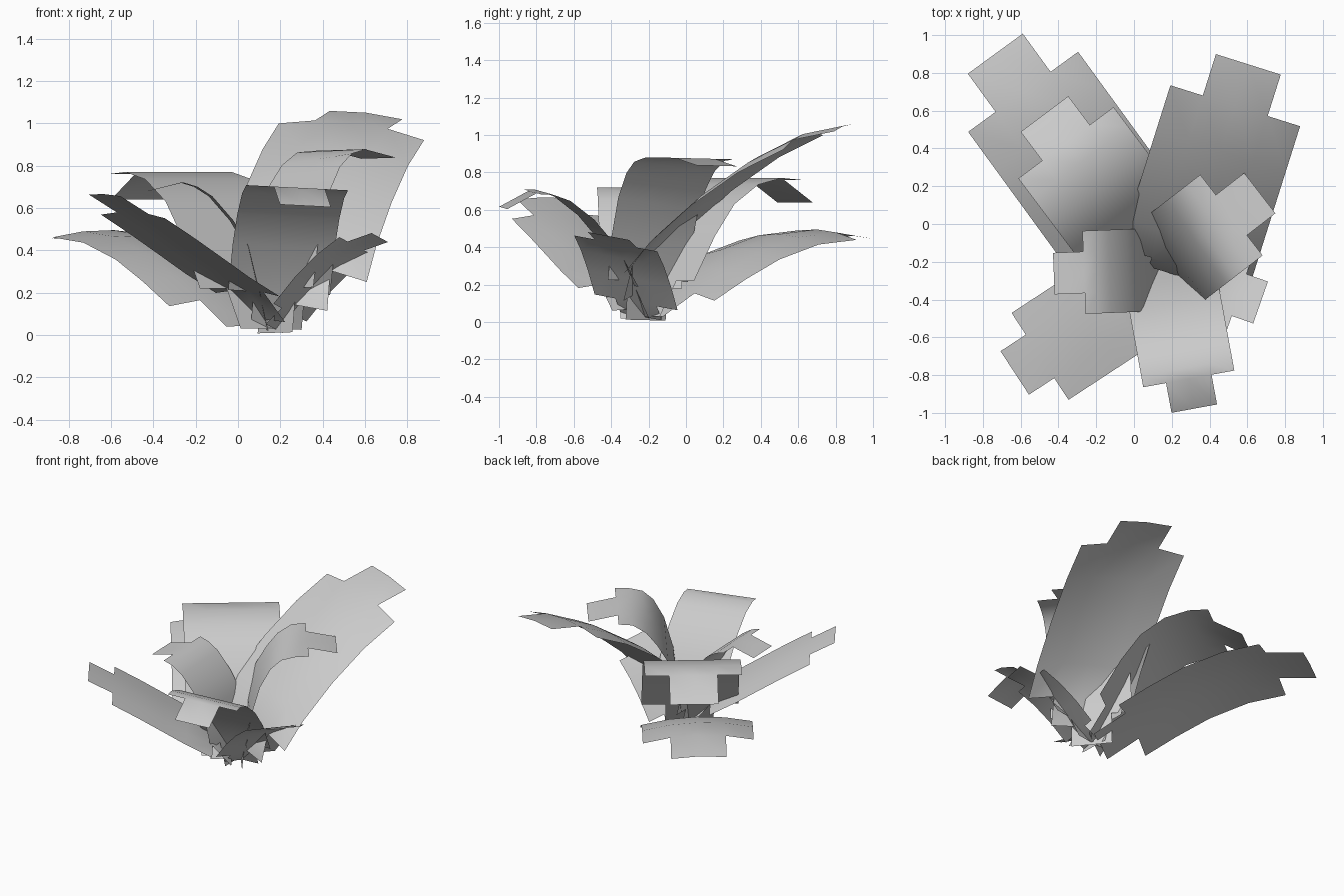
import bpy
from math import hypot


def leaf(name, origin, direction, width, roll, profile, arch=0.0):
    """Curved strip: narrow stem row, full-width middle, narrow tip row."""
    n = hypot(*direction)
    dx, dy = direction[0] / n, direction[1] / n
    verts, faces = [], []
    for t, z, *row_roll in profile:
        tilt = row_roll[0] if row_roll else roll
        for u in (-0.5, -0.25, 0, 0.25, 0.5):
            s = u * width
            verts.append((origin[0] + dx * t - dy * s,
                          origin[1] + dy * t + dx * s,
                          max(0, z + tilt * s + arch * (1 - 4 * u * u))))
    last = len(profile) - 2
    for row in range(last + 1):
        # stepped ends use only the two middle columns
        for col in ((1, 2) if row in (0, last) else range(4)):
            a = row * 5 + col
            faces.append((a, a + 5, a + 6, a + 1))
    # keep only the corners that belong to a face
    used = sorted({i for f in faces for i in f})
    remap = {old: new for new, old in enumerate(used)}
    mesh = bpy.data.meshes.new(name)
    mesh.from_pydata([verts[i] for i in used], [],
                     [[remap[i] for i in f] for f in faces])
    mesh.shade_smooth()
    obj = bpy.data.objects.new(name, mesh)
    bpy.context.collection.objects.link(obj)
    return obj


# Large outer leaves
leaf("back_right_leaf", (0.25, -0.28), (0.30, 0.95), 0.72, 0.11,
     [(0.0, 0.1), (0.05, 0.29), (0.2, 0.46), (0.44, 0.665),
      (0.7, 0.84), (0.95, 0.96), (1.18, 1.005)], 0.045)
leaf("back_left_outer_leaf", (0.09, -0.23), (-0.59, 0.81), 0.72, 0.03,
     [(0, 0.0), (0.21, 0.125), (0.42, 0.24), (0.64, 0.345),
      (0.9, 0.425), (1.15, 0.45), (1.4, 0.415)], 0.045)

# Arching inner leaves
leaf("back_left_inner_leaf", (0.09, -0.17), (-0.6, 0.8), 0.63, 0,
     [(-0.08, 0.03), (0.03, 0.22), (0.17, 0.46), (0.3, 0.63),
      (0.46, 0.735), (0.62, 0.77), (0.75, 0.76), (0.94, 0.64)])
leaf("right_inner_leaf", (0.215, -0.185), (0.79, 0.61), 0.54, -0.02,
     [(-0.05, 0.01), (-0.03, 0.22), (0.0, 0.43, -0.08), (0.06, 0.63, -0.13),
      (0.13, 0.755, -0.15), (0.2, 0.83, -0.1), (0.29, 0.87, -0.03),
      (0.38, 0.875), (0.57, 0.835)])
leaf("left_inner_leaf", (0.14, -0.24), (-1, -0.04), 0.44, 0,
     [(0, 0.02), (0.04, 0.18), (0.1, 0.42), (0.17, 0.54),
      (0.27, 0.655), (0.34, 0.7), (0.405, 0.72), (0.565, 0.68)])

# Front leaves
leaf("right_low_leaf", (0.17, -0.24), (0.94, -0.33), 0.47, -0.18,
     [(0, 0.03), (0.08, 0.105), (0.19, 0.235), (0.3, 0.34),
      (0.41, 0.42), (0.53, 0.46)])
leaf("front_leaf", (0.18, -0.22), (0.18, -0.98), 0.49, -0.05,
     [(0, 0.03), (0.08, 0.2), (0.2, 0.42), (0.32, 0.56),
      (0.45, 0.66), (0.55, 0.695), (0.61, 0.695), (0.77, 0.61)])
leaf("front_left_leaf", (0.13, -0.29), (-0.84, -0.55), 0.55, -0.03,
     [(-0.02, 0.05), (0.1, 0.19), (0.27, 0.28), (0.42, 0.37),
      (0.58, 0.465), (0.75, 0.56), (0.91, 0.645)], 0.02)
